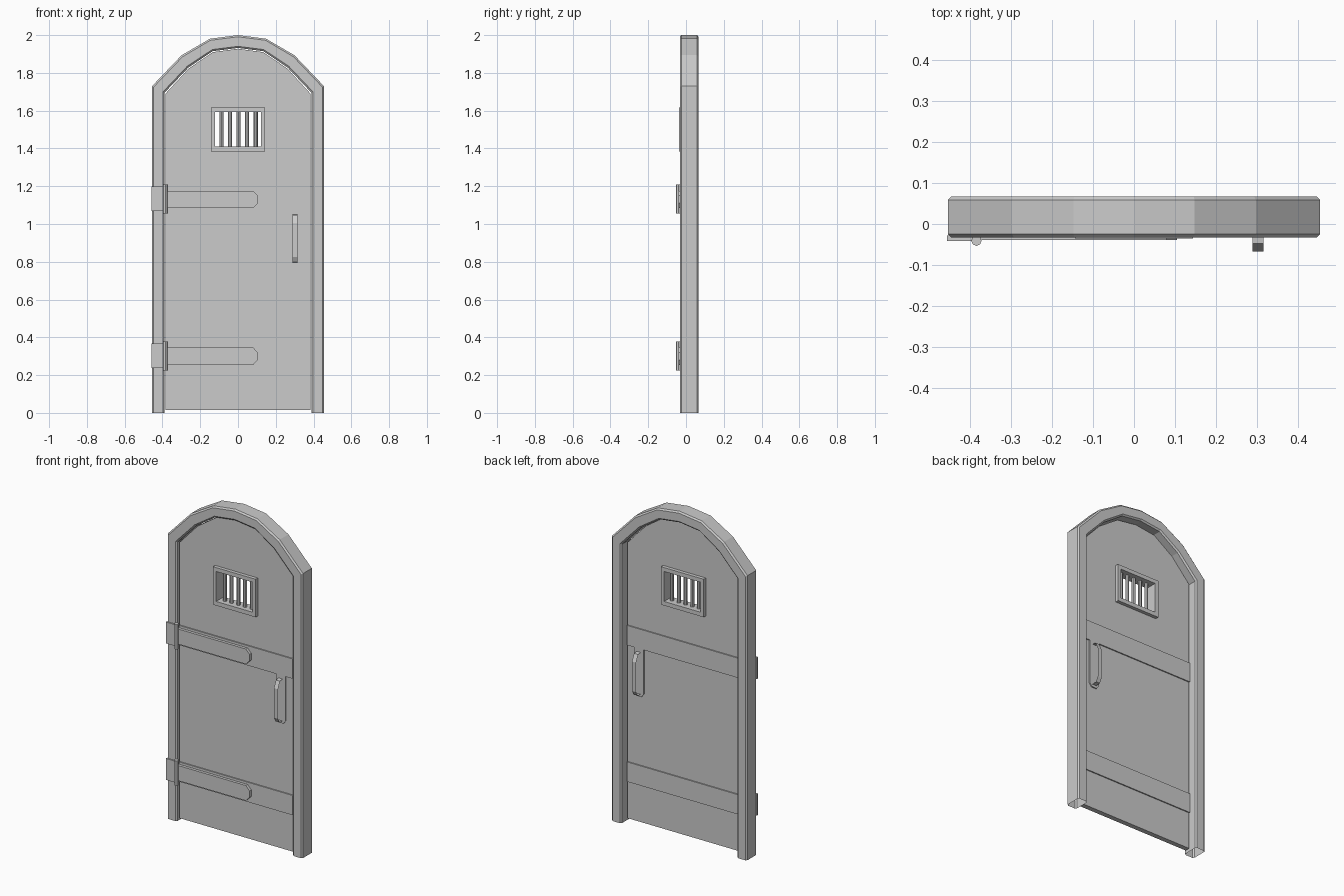
import bpy, bmesh, math

if "Cube" in bpy.data.objects:
    bpy.data.objects.remove(bpy.data.objects["Cube"])


def make(name, bm, recalc=True):
    if recalc:
        bmesh.ops.recalc_face_normals(bm, faces=bm.faces)
    me = bpy.data.meshes.new(name)
    bm.to_mesh(me)
    bm.free()
    ob = bpy.data.objects.new(name, me)
    bpy.context.collection.objects.link(ob)
    return ob


def slab(name, pts, y0, y1):
    """Extrude an x/z outline from y0 to y1."""
    bm = bmesh.new()
    f = bm.faces.new([bm.verts.new((x, y0, z)) for x, z in pts])
    ext = bmesh.ops.extrude_face_region(bm, geom=[f])
    for v in ext["geom"]:
        if isinstance(v, bmesh.types.BMVert):
            v.co.y = y1
    return make(name, bm)


def rect(x0, x1, z0, z1):
    return [(x0, z0), (x1, z0), (x1, z1), (x0, z1)]


def sweep(name, outer, inner, section, closed):
    """Carry a section (t across inner->outer, y) along paired paths."""
    bm = bmesh.new()
    rings = [[bm.verts.new((a[0] + (b[0] - a[0]) * t, y, a[1] + (b[1] - a[1]) * t))
              for t, y in section] for a, b in zip(inner, outer)]
    n = len(section)
    for i in range(len(rings) - (0 if closed else 1)):
        r, s = rings[i], rings[(i + 1) % len(rings)]
        for j in range(n):
            k = (j + 1) % n
            bm.faces.new((r[j], r[k], s[k], s[j]))
    return make(name, bm)


def rod(name, x, y, z0, z1, r, sides):
    bm = bmesh.new()
    bmesh.ops.create_cone(bm, cap_ends=True, segments=sides, radius1=r, radius2=r, depth=z1 - z0)
    for v in bm.verts:
        v.co.x += x
        v.co.y += y
        v.co.z += (z0 + z1) / 2
    return make(name, bm)


def mirrored(half):
    """Left half of an arch (ending at x = 0) to the whole arch."""
    return half + [(-x, z) for x, z in half[-2::-1]]


# Chamfered arched frame, open at the feet
outer = mirrored([(-.455, 0), (-.455, 1.73), (-.298, 1.894), (-.148, 1.981), (0, 2)])
inner = mirrored([(-.389, 0), (-.389, 1.695), (-.263, 1.828), (-.134, 1.915), (0, 1.932)])
F, B, c = -.033, .067, .008
section = [(.13, F), (.87, F), (1, F + c), (1, B - c), (.87, B), (.13, B), (0, B - c), (0, F + c)]
sweep("arched_frame", outer, inner, section, False)

# Door panel with window opening
panel = slab("door_panel", mirrored(
    [(-.384, .015), (-.384, 1.69), (-.261, 1.823), (-.133, 1.91), (0, 1.928)]), -.015, .015)
cutter = slab("window_cutter", rect(-.13, .13, 1.4, 1.6), -.1, .1)
cutter.hide_render = True
mod = panel.modifiers.new("window", 'BOOLEAN')
mod.operation = 'DIFFERENCE'
mod.solver = 'EXACT'
mod.object = cutter
bpy.context.view_layer.objects.active = panel
bpy.ops.object.modifier_apply(modifier=mod.name)
bpy.data.objects.remove(cutter)

# Window surround and bars
sweep("window_surround", rect(-.144, .144, 1.385, 1.616), rect(-.122, .122, 1.41, 1.592),
      [(0, -.036), (1, -.036), (1, .036), (0, .036)], True)
for i in range(5):
    rod("window_bar", -.088 + .0455 * i, 0, 1.405, 1.597, .011, 8)

# Cross bands on both faces; the upper one carries the handle plate
slab("lower_band", rect(-.383, .383, .24, .36), -.022, .022)
slab("upper_band", [(-.383, 1.07), (.27, 1.07), (.27, .8), (.285, .78), (.32, .78), (.335, .8),
                    (.335, 1.07), (.383, 1.07), (.383, 1.19), (-.383, 1.19)], -.022, .022)

# Pull handles: bent metal strips, front and back
profile = [(.02, 1.05), (.048, 1.047), (.067, 1.005), (.067, .825), (.052, .798), (.02, .795)]
for side, name in ((-1, "front_handle"), (1, "back_handle")):
    bm = bmesh.new()
    rows = [[bm.verts.new((x, side * y, z)) for x in (.289, .316)] for y, z in profile]
    for a, b in zip(rows, rows[1:]):
        quad = (a[0], b[0], b[1], a[1])
        bm.faces.new(quad if side < 0 else quad[::-1])
    make(name, bm, recalc=False)

# Strap hinges: pointed strap, frame leaf and pin
for z in (.3, 1.13):
    slab("hinge_strap", [(-.385, z - .046), (.08, z - .046), (.105, z - .02), (.105, z + .02),
                         (.08, z + .046), (-.385, z + .046)], -.039, -.02)
    slab("hinge_leaf", rect(-.457, -.385, z - .062, z + .068), -.041, -.028)
    rod("hinge_pin", -.385, -.041, z - .075, z + .078, .0125, 8)
